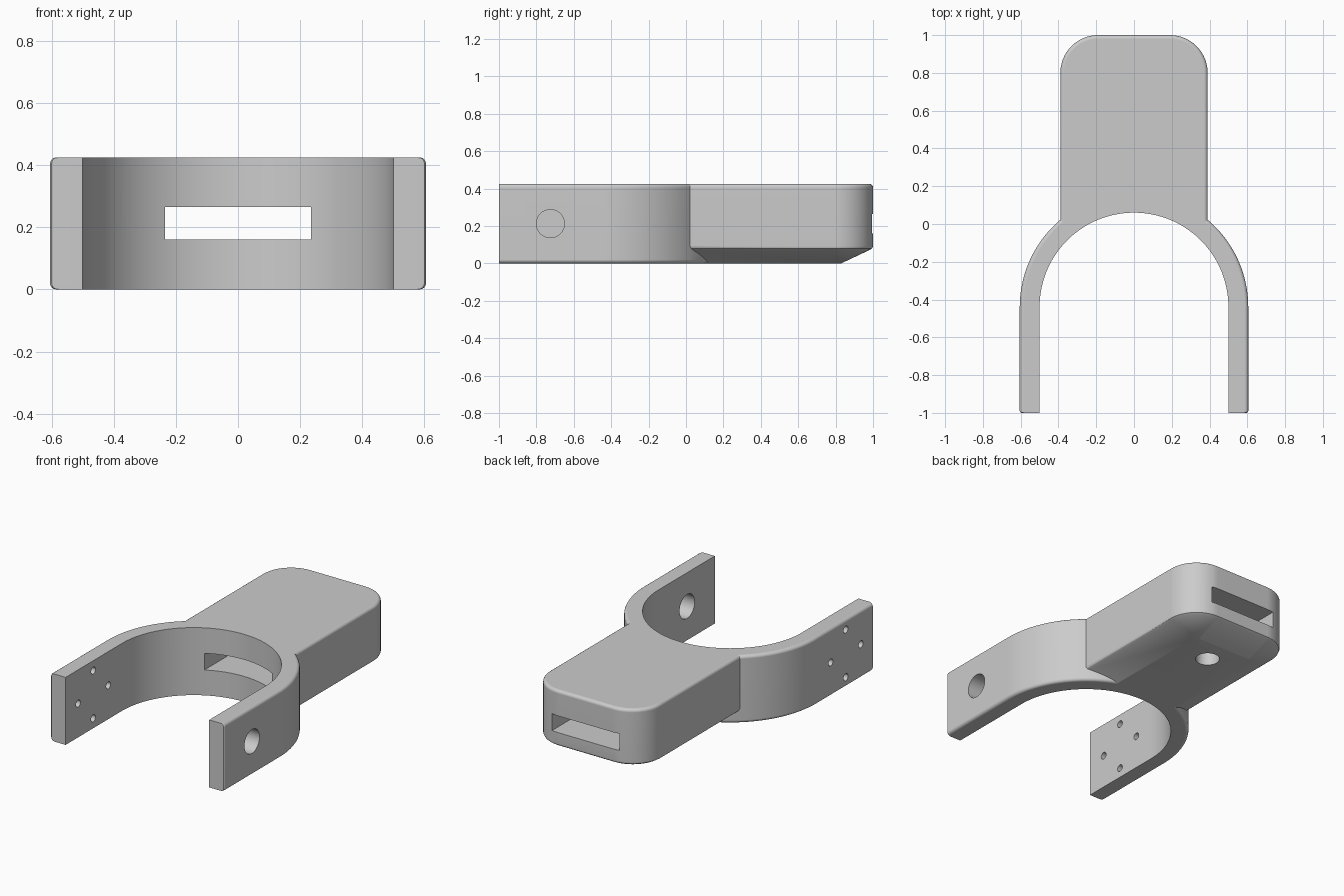
import bpy, bmesh, math
from mathutils import Matrix

if "Cube" in bpy.data.objects:
    bpy.data.objects.remove(bpy.data.objects["Cube"])

H = 0.425                      # overall height
CY = -0.44                     # centre of the fork curve
R_IN, R_OUT = 0.5, 0.605
FILLET = 0.02

grey = bpy.data.materials.new("plain grey")
grey.use_nodes = True
colour = (0.6, 0.6, 0.6, 1)
grey.diffuse_color = colour
grey.node_tree.nodes["Principled BSDF"].inputs["Base Color"].default_value = colour


def add_object(name, bm):
    bmesh.ops.recalc_face_normals(bm, faces=bm.faces)
    mesh = bpy.data.meshes.new(name)
    bm.to_mesh(mesh)
    bm.free()
    mesh.materials.append(grey)
    obj = bpy.data.objects.new(name, mesh)
    bpy.context.collection.objects.link(obj)
    return obj


def loft(name, outline, layers):
    """Stack outline(inset) at each (inset, z) layer and cap both ends."""
    bm = bmesh.new()
    rings = [[bm.verts.new((x, y, z)) for x, y in outline(inset)] for inset, z in layers]
    n = len(rings[0])
    for a, b in zip(rings, rings[1:]):
        for i in range(n):
            j = (i + 1) % n
            bm.faces.new((a[i], a[j], b[j], b[i]))
    bm.faces.new(rings[0][::-1])
    bm.faces.new(rings[-1])
    return add_object(name, bm)


def arc(cx, cy, r, start, end, steps):
    angles = [math.radians(start + (end - start) * i / steps) for i in range(steps + 1)]
    return [(cx + r * math.cos(a), cy + r * math.sin(a)) for a in angles]


def rod(name, radius, depth, centre, axis):
    bm = bmesh.new()
    turn = Matrix.Rotation(math.pi / 2, 4, 'Y') if axis == 'X' else Matrix()
    bmesh.ops.create_cone(bm, cap_ends=True, segments=48, radius1=radius, radius2=radius,
                          depth=depth, matrix=Matrix.Translation(centre) @ turn)
    return add_object(name, bm)


def combine(target, other, operation):
    mod = target.modifiers.new(operation.title(), 'BOOLEAN')
    mod.operation, mod.solver, mod.object = operation, 'EXACT', other
    bpy.context.view_layer.objects.active = target
    bpy.ops.object.modifier_apply(modifier=mod.name)
    bpy.data.objects.remove(other)


def fork_outline(inset):
    r, e = R_OUT - inset, 0.01
    return (arc(r - e, -1 + e, e, -90, 0, 3) + arc(0, CY, r, 0, 180, 72)
            + arc(-r + e, -1 + e, e, 180, 270, 3))


def handle_outline(inset):
    w, r = 0.39 - inset, 0.2 - inset
    return ([(-w, CY + 0.04 + inset), (w, CY + 0.04 + inset)]
            + arc(0.19, 0.8, r, 0, 90, 16) + arc(-0.19, 0.8, r, 90, 180, 16))


def opening_outline(inset):
    return [(-R_IN, -1.2), (R_IN, -1.2)] + arc(0, CY, R_IN, 0, 180, 72)


# Rounded edge profile, from the wall up to the flat top
steps = [math.radians(22.5 * i) for i in range(5)]
top_edge = [(FILLET * (1 - math.cos(a)), H - FILLET * (1 - math.sin(a))) for a in steps]
bottom_edge = [(inset, H - z) for inset, z in reversed(top_edge)]

# Fork with rounded outer edges, joined to the handle with its sloped underside
bracket = loft("fork_bracket", fork_outline, bottom_edge + top_edge)
handle = loft("handle", handle_outline,
              [(0.17, 0), (0.016, 0.0725), (0.005, 0.08), (0, 0.092)] + top_edge)
combine(bracket, handle, 'UNION')

# Curved opening between the arms
combine(bracket, loft("opening_cutter", opening_outline, [(0, -0.1), (0, H + 0.1)]), 'DIFFERENCE')

# Slot running lengthwise through the handle
bm = bmesh.new()
bmesh.ops.create_cube(bm, size=1, matrix=Matrix.Translation((0, 0.5, 0.2125))
                      @ Matrix.Diagonal((0.47, 1.4, 0.105, 1)))
combine(bracket, add_object("slot_cutter", bm), 'DIFFERENCE')

# Hole from the underside up into the slot
combine(bracket, rod("underside_hole", 0.07, 0.3, (0, 0.675, 0.06), 'Z'), 'DIFFERENCE')

# Large hole in one arm, four small screw holes in the other
combine(bracket, rod("arm_hole", 0.075, 0.3, (0.55, -0.725, 0.2125), 'X'), 'DIFFERENCE')
for dy, dz in ((1, 0), (-1, 0), (0, 1), (0, -1)):
    centre = (-0.55, -0.725 + 0.15 * dy, 0.2125 + 0.15 * dz)
    combine(bracket, rod("screw_hole", 0.022, 0.3, centre, 'X'), 'DIFFERENCE')

# Smooth curves with crisp edges
bpy.ops.object.select_all(action='DESELECT')
bracket.select_set(True)
bpy.context.view_layer.objects.active = bracket
bpy.ops.object.shade_smooth_by_angle(angle=math.radians(30))
weighted = bracket.modifiers.new("Weighted Normal", 'WEIGHTED_NORMAL')
weighted.keep_sharp = True
